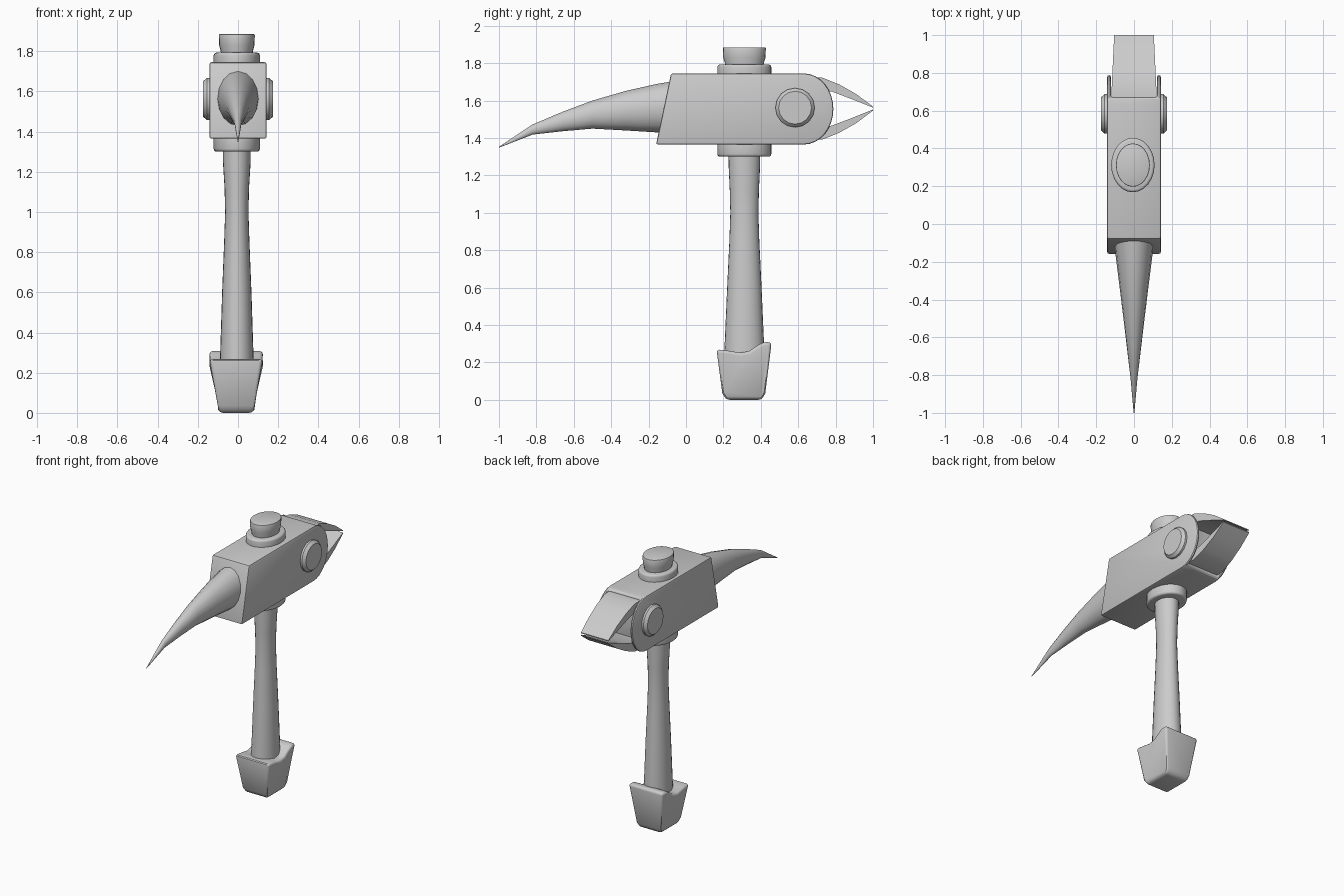
import bpy, bmesh, math
from mathutils import Vector

if "Cube" in bpy.data.objects:
    bpy.data.objects.remove(bpy.data.objects["Cube"])

CY, CX = 0.312, -0.006   # handle axis


def finish(name, bm, bevel=0.0, segs=2, angle=35, cutter=None):
    bmesh.ops.recalc_face_normals(bm, faces=bm.faces)
    me = bpy.data.meshes.new(name)
    bm.to_mesh(me)
    bm.free()
    ob = bpy.data.objects.new(name, me)
    bpy.context.collection.objects.link(ob)
    bpy.ops.object.select_all(action='DESELECT')
    ob.select_set(True)
    bpy.context.view_layer.objects.active = ob
    if cutter:
        m = ob.modifiers.new("cut", 'BOOLEAN')
        m.operation, m.object, m.solver = 'DIFFERENCE', cutter, 'EXACT'
        bpy.ops.object.modifier_apply(modifier=m.name)
        bpy.data.objects.remove(cutter)
    if bevel:
        m = ob.modifiers.new("bevel", 'BEVEL')
        m.width, m.segments, m.limit_method = bevel, segs, 'ANGLE'
        m.angle_limit = math.radians(30)
        bpy.ops.object.modifier_apply(modifier=m.name)
    bpy.ops.object.shade_smooth_by_angle(angle=math.radians(angle))
    return ob


def loft(rings):
    """Skin a list of equally long point rings and cap both ends."""
    bm = bmesh.new()
    rows = [[bm.verts.new(p) for p in r] for r in rings]
    n = len(rows[0])
    for a, b in zip(rows, rows[1:]):
        for i in range(n):
            j = (i + 1) % n
            bm.faces.new((a[i], a[j], b[j], b[i]))
    bm.faces.new(rows[0])
    bm.faces.new(rows[-1])
    return bm


def prism(profile, half, cx=0.0):
    """Extrude a (y, z) profile across x; half(y, z) gives the half width."""
    return loft([[(cx + s * half(y, z), y, z) for y, z in profile] for s in (-1, 1)])


def oval_stack(sections, n=24):
    """Vertical stack of ovals: (z, rx, ry)."""
    t = [2 * math.pi * i / n for i in range(n)]
    return loft([[(CX + rx * math.cos(a), CY + ry * math.sin(a), z) for a in t]
                 for z, rx, ry in sections])


# Head block with rounded rear and a slot that leaves two ears
slot = finish("slot_cutter", prism([(0.67, 1.2), (0.67, 1.9), (1.0, 1.9), (1.0, 1.2)],
                                   lambda y, z: 0.122))
slot.hide_render = True
arc = [(0.63 + 0.158 * math.cos(a), 1.555 + 0.19 * math.sin(a))
       for a in [math.pi / 2 - math.pi * i / 16 for i in range(17)]]
finish("head", prism([(-0.16, 1.365), (-0.08, 1.745)] + arc, lambda y, z: 0.142),
       bevel=0.01, cutter=slot)

# Two curved chisel blades meeting at the rear
upper = [(0.66, 1.725), (0.73, 1.722), (0.82, 1.686), (0.91, 1.635), (1.0, 1.568),
         (1.0, 1.562), (0.89, 1.606), (0.78, 1.648), (0.66, 1.665)]
for name, s in (("upper_blade", 1), ("lower_blade", -1)):
    prof = [(y, 1.557 + s * (z - 1.557)) for y, z in upper]
    finish(name, prism(prof, lambda y, z: 0.121 - 0.016 * (y - 0.66) / 0.34))

# Curved front spike: (y, top z, bottom z, half width)
spike = [(-0.04, 1.708, 1.425, 0.108), (-0.16, 1.688, 1.43, 0.098),
         (-0.32, 1.652, 1.44, 0.078), (-0.5, 1.60, 1.45, 0.056),
         (-0.66, 1.54, 1.436, 0.037), (-0.82, 1.472, 1.418, 0.018),
         (-1.0, 1.352, 1.348, 0.002)]
ang = [2 * math.pi * i / 16 for i in range(16)]
finish("front_spike", loft([[(w * math.cos(a), y, (t + b) / 2 + (t - b) / 2 * math.sin(a))
                             for a in ang] for y, t, b, w in spike]))

# Pivot discs on both cheeks
for name, s in (("right_pivot", 1), ("left_pivot", -1)):
    finish(name, loft([[(s * x, 0.583 + r * math.cos(a), 1.562 + r * math.sin(a))
                        for a in ang]
                       for x, r in ((0.13, 0.105), (0.155, 0.105), (0.174, 0.088))]), angle=30)

# Handle shaft, flaring to both ends
finish("handle", oval_stack([(0.15, 0.085, 0.11), (0.26, 0.084, 0.107), (0.6, 0.073, 0.092),
                             (0.85, 0.063, 0.08), (1.0, 0.058, 0.075), (1.12, 0.061, 0.078),
                             (1.25, 0.069, 0.084), (1.4, 0.07, 0.086)]))

# Collars above and below the head, and the end knob
for name, z0, z1 in (("lower_collar", 1.30, 1.40), ("upper_collar", 1.70, 1.793)):
    finish(name, oval_stack([(z0, 0.115, 0.144), (z1, 0.115, 0.144)]), bevel=0.014, segs=3)
finish("end_knob", oval_stack([(1.75, 0.078, 0.1), (1.80, 0.08, 0.104), (1.83, 0.088, 0.113),
                               (1.885, 0.09, 0.115)]), bevel=0.006)

# Tapered square pommel with a raised back lip
pommel = [(0.215, 0.0), (0.405, 0.0), (0.424, 0.035), (0.458, 0.308), (0.41, 0.308),
          (0.37, 0.283), (0.335, 0.26), (0.29, 0.252), (0.23, 0.262), (0.163, 0.27),
          (0.194, 0.035)]
finish("pommel", prism(pommel, lambda y, z: 0.082 + 0.6 * z if z < 0.035
                       else 0.1 + 0.033 * min(1, (z - 0.035) / 0.215), -0.009),
       bevel=0.018, segs=3)
